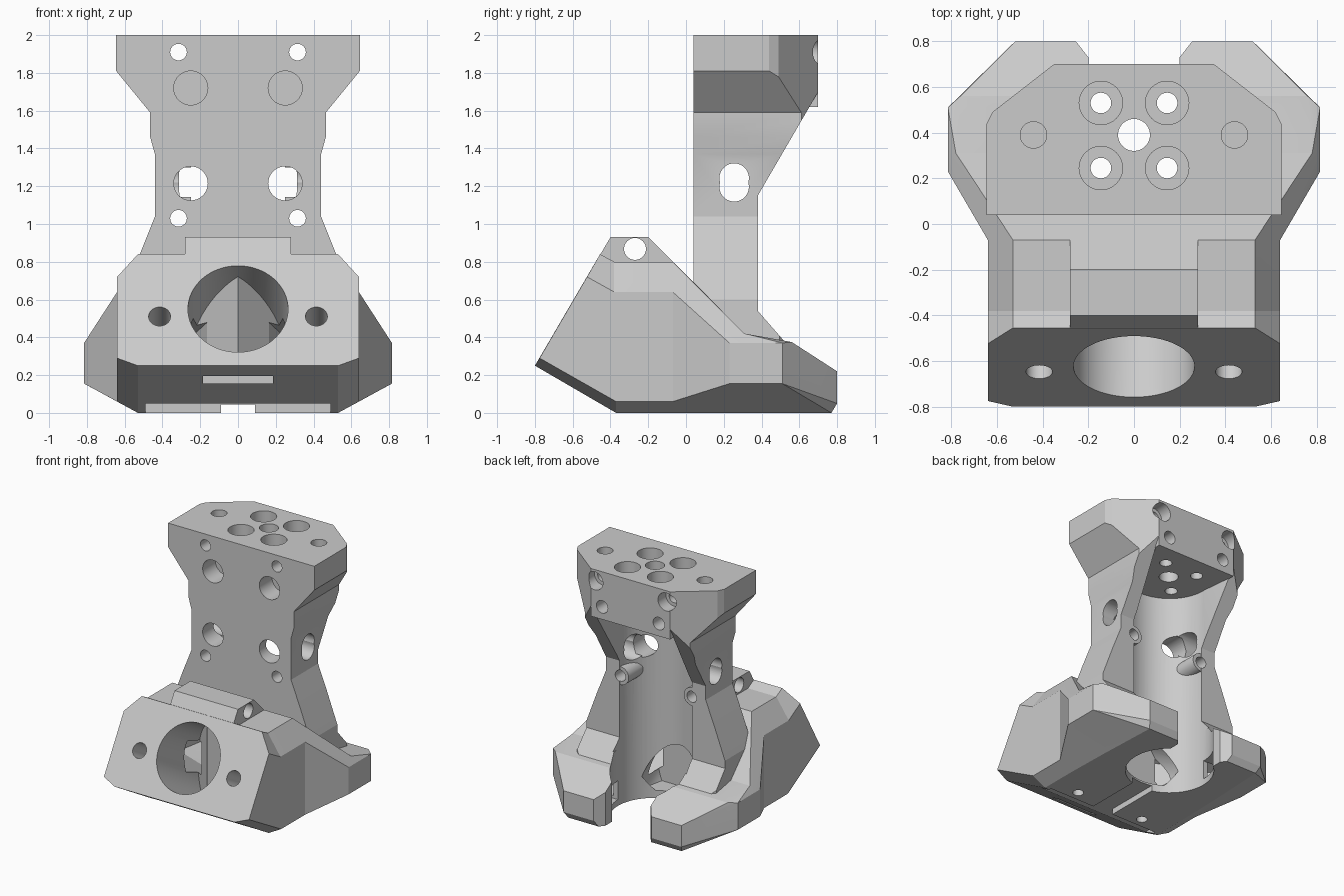
import bpy, bmesh
from math import sin, cos, pi
from mathutils import Vector

if "Cube" in bpy.data.objects:
    bpy.data.objects.remove(bpy.data.objects["Cube"])


def finish(name, bm):
    bmesh.ops.recalc_face_normals(bm, faces=bm.faces[:])
    me = bpy.data.meshes.new(name)
    bm.to_mesh(me)
    bm.free()
    ob = bpy.data.objects.new(name, me)
    bpy.context.collection.objects.link(ob)
    return ob


def loft(name, rings):
    """Bridge equal-length rings of 3D points and cap the ends."""
    bm = bmesh.new()
    vs = [[bm.verts.new(p) for p in r] for r in rings]
    n = len(vs[0])
    for a, b in zip(vs, vs[1:]):
        for i in range(n):
            j = (i + 1) % n
            bm.faces.new((a[i], a[j], b[j], b[i]))
    bm.faces.new(vs[0])
    bm.faces.new(vs[-1])
    return finish(name, bm)


def prism(name, pts, axis, a, b):
    """Extrude a 2D profile along an axis from a to b."""
    place = {'x': lambda p, t: (t, p[0], p[1]),
             'y': lambda p, t: (p[0], t, p[1]),
             'z': lambda p, t: (p[0], p[1], t)}[axis]
    return loft(name, [[place(p, t) for p in pts] for t in (a, b)])


def hull(name, pts, mirror=False):
    bm = bmesh.new()
    for x, y, z in pts:
        bm.verts.new((x, y, z))
        if mirror:
            bm.verts.new((-x, y, z))
    bmesh.ops.convex_hull(bm, input=bm.verts[:])
    bmesh.ops.delete(bm, geom=[v for v in bm.verts if not v.link_faces], context='VERTS')
    bmesh.ops.dissolve_limit(bm, angle_limit=0.01, verts=bm.verts[:], edges=bm.edges[:])
    return finish(name, bm)


def box(name, x0, x1, y0, y1, z0, z1):
    return prism(name, [(x0, y0), (x1, y0), (x1, y1), (x0, y1)], 'z', z0, z1)


def rod(name, a, b, r, n=40):
    """Cylinder of radius r from a to b."""
    a, b = Vector(a), Vector(b)
    d = (b - a).normalized()
    u = Vector((0, 1, 0)) if abs(d.x) > .9 else Vector((1, 0, 0))
    w = d.cross(u)
    ring = [u * r * cos(2 * pi * i / n) + w * r * sin(2 * pi * i / n) for i in range(n)]
    return loft(name, [[a + p for p in ring], [b + p for p in ring]])


def combine(target, tool, op):
    m = target.modifiers.new(op, 'BOOLEAN')
    m.operation, m.object, m.solver = op, tool, 'EXACT'
    bpy.context.view_layer.objects.active = target
    bpy.ops.object.modifier_apply(modifier=m.name)
    bpy.data.objects.remove(tool)


def sym(pts):
    return pts + [(-x, y) for x, y in reversed(pts)]


# Upright: front outline trimmed by side and top outlines
body = prism('mount_body', sym([(.62, .1), (.61, .6), (.52, .84), (.44, 1.04), (.44, 1.37), (.465, 1.46),
                                (.465, 1.59), (.645, 1.81), (.645, 2)]), 'y', 0, .8)
side = [(.04, .05), (.04, 2.1), (.7, 2.1), (.7, 1.70), (.38, 1.15), (.38, .54), (.52, .38), (.52, .05)]
combine(body, prism('side_trim', side, 'x', -1, 1), 'INTERSECT')
top = sym([(.66, 0), (.645, .44), (.62, .49), (.35, .70)])
combine(body, prism('top_trim', top, 'z', 0, 2.2), 'INTERSECT')
combine(body, box('rear_lip', -.35, .35, .5, .7, 1.62, 1.75), 'UNION')

# Base: slanted front block
outer = [(-.775, .29), (-.37, .06), (-.07, .06), (-.07, .64), (-.38, .64), (-.524, .72)]
inner = [(-.80, .25), (-.37, 0), (-.07, 0), (-.07, .80), (-.38, .80), (-.455, .84)]
base = loft('base', [[(x, y, z) for y, z in s] for x, s in
                     ((-.64, outer), (-.53, inner), (.53, inner), (.64, outer))])

# Base: middle sloping down, then the rear legs
mid = [(.815, .31, .155), (.815, .31, .37), (.78, .31, .42), (.52, .31, 0)]
combine(base, hull('base_middle', mid + [
    (.53, -.07, 0), (.64, -.07, .06), (.64, -.07, .64), (.53, -.07, .80),
    (.815, .23, .155), (.815, .23, .37)], True), 'UNION')
combine(base, hull('rear_legs', mid + [
    (.815, .51, .155), (.815, .51, .37), (.76, .56, .375), (.52, .80, .22),
    (.52, .80, .05), (.50, .77, 0)], True), 'UNION')

# Raised hinge ridge
combine(base, prism('ridge', [(-.453, .84), (-.4, .93), (-.2, .93), (.2, .53), (.2, .3), (-.3, .3)],
                    'x', -.28, .28), 'UNION')
combine(body, base, 'UNION')

# Vertical bore, widening to the rear under the top plate, and gap between legs
cuts = [rod('bore', (0, .40, -.1), (0, .40, 1.62), .32, n=64),
        prism('bore_rear', sym([(.318, .40), (.36, .8)]), 'z', .45, 1.62),
        prism('leg_gap', sym([(.2, .40), (.2, .73), (.27, .82)]), 'z', -.1, .6)]
for c in cuts:
    combine(body, c, 'DIFFERENCE')

# Screw bosses inside the bore
for s in (-1, 1):
    combine(body, rod('boss', (s * .315, .15, 1.03), (s * .315, .375, 1.03), .072), 'UNION')

# Slanted round inlet with a splitting wedge, opening into the bore
d = Vector((0, .866, -.5))
c = Vector((0, -.624, .55))
inlet = rod('inlet', c - d * .1, c + d * .9, .265, n=64)
combine(inlet, prism('splitter', [(0, -.39), (.36, -.03), (-.36, -.03)], 'z', -.2, 1), 'DIFFERENCE')
combine(inlet, box('floor', -1, 1, -.9, .9, -1, .06), 'DIFFERENCE')
combine(body, inlet, 'DIFFERENCE')

holes = []
for s in (-1, 1):
    # Air ducts from the inlet into each leg, opening towards the middle
    holes.append(hull('duct', [(s * x, y, z) for x, y, z in (
        (.14, -.3, .25), (.14, -.3, .5), (.28, -.3, .25), (.28, -.3, .5),
        (.36, .15, .07), (.36, .15, .33), (.66, .2, .12), (.66, .2, .3),
        (.36, .4, .07), (.36, .4, .3), (.62, .42, .12), (.62, .42, .3))]))
    holes.append(box('outlet', min(s * .15, s * .52), max(s * .15, s * .52), .40, .58, .05, .2))
    # Slanted front screw holes and holes in the underside
    p = Vector((s * .415, -.647, .51))
    holes.append(rod('front_screw', p - d * .1, p + d * .35, .058))
    holes.append(rod('under_screw', (s * .3, -.27, -.1), (s * .3, -.27, .12), .04))
    # Holes in the upright
    x = s * .315
    for z in (1.03, 1.91):
        holes.append(rod('through_hole', (x, -.02, z), (x, .9, z), .044))
    holes.append(rod('rear_counterbore', (x, .6, 1.91), (x, .9, 1.91), .072))
    holes.append(rod('rear_hole', (s * .25, .5, 1.72), (s * .25, .9, 1.72), .05))
    holes.append(rod('upper_pocket', (s * .25, -.02, 1.72), (s * .25, .2, 1.72), .09))
    holes.append(rod('lower_pocket', (s * .25, -.02, 1.215), (s * .25, .20, 1.215), .09))
    # Holes in the top plate
    holes.append(rod('top_blind', (s * .44, .39, 1.8), (s * .44, .39, 2.1), .058))
    for y in (.245, .53):
        holes.append(rod('top_hole', (s * .145, y, 1.5), (s * .145, y, 2.1), .045))
        holes.append(rod('top_counterbore', (s * .145, y, 1.85), (s * .145, y, 2.1), .095))
# Side slots with round ends
for z in (1.197, 1.243):
    holes.append(rod('side_slot', (-1, .255, z), (1, .255, z), .078))
holes += [rod('top_centre', (0, .39, 1.5), (0, .39, 2.1), .07),
          rod('hinge_hole', (-.5, -.27, .868), (.5, -.27, .868), .058),
          box('front_slot', -.185, .185, -.8, -.56, .155, .195),
          box('under_recess', -.49, .49, -.5, -.35, -.1, .05),
          box('under_channel', -.09, .09, -.45, .4, -.1, .045)]
for h in holes:
    combine(body, h, 'DIFFERENCE')

# Smooth bores, crisp edges
bpy.ops.object.select_all(action='DESELECT')
body.select_set(True)
bpy.context.view_layer.objects.active = body
bpy.ops.object.shade_smooth_by_angle(angle=0.3)
